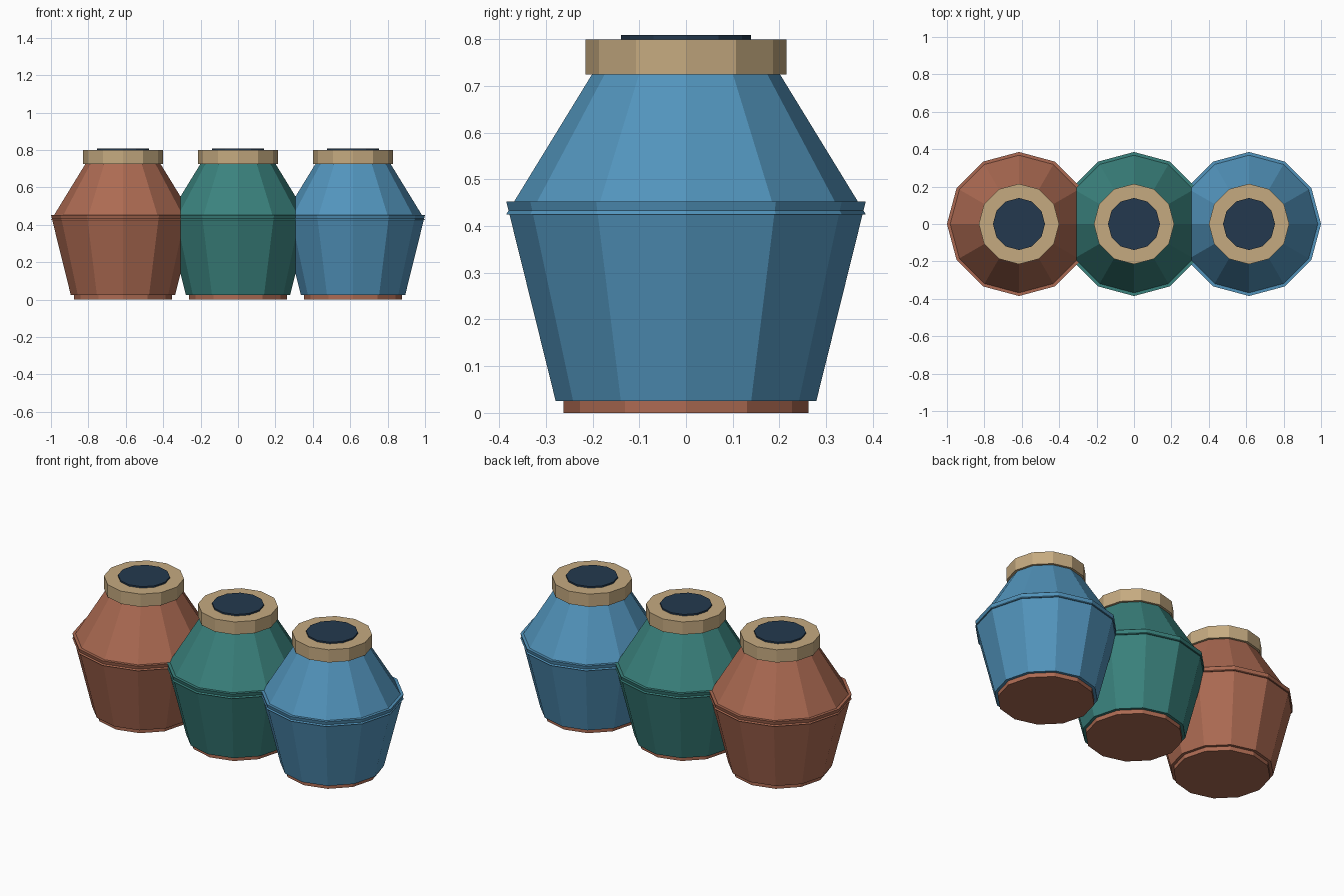
import bpy, bmesh, math

if "Cube" in bpy.data.objects:
    bpy.data.objects.remove(bpy.data.objects["Cube"])

SIDES = 12


def material(name, rgb):
    lin = [((c / 255 + 0.055) / 1.055) ** 2.4 for c in rgb]
    m = bpy.data.materials.new(name)
    m.diffuse_color = (*lin, 1)
    m.use_nodes = True
    m.node_tree.nodes["Principled BSDF"].inputs["Base Color"].default_value = m.diffuse_color
    return m


terracotta = material("terracotta", (172, 106, 82))
teal = material("teal", (58, 130, 125))
blue = material("blue", (82, 148, 188))
tan = material("tan", (197, 170, 128))
navy = material("dark_navy", (36, 57, 78))


def frustum(name, x, z0, z1, r0, r1, mat):
    """Capped twelve-sided frustum with a corner on the +x axis."""
    bm = bmesh.new()
    rings = []
    for z, r in ((z0, r0), (z1, r1)):
        rings.append([bm.verts.new((r * math.cos(2 * math.pi * i / SIDES),
                                    r * math.sin(2 * math.pi * i / SIDES), z))
                      for i in range(SIDES)])
    low, high = rings
    for i in range(SIDES):
        j = (i + 1) % SIDES
        bm.faces.new((low[i], low[j], high[j], high[i]))
    bm.faces.new(low[::-1])
    bm.faces.new(high)
    me = bpy.data.meshes.new(name)
    bm.to_mesh(me)
    bm.free()
    me.materials.append(mat)
    ob = bpy.data.objects.new(name, me)
    ob.location.x = x
    bpy.context.collection.objects.link(ob)


# Three touching pots in a row
for label, x, glaze in (("left", -0.615, terracotta),
                        ("middle", 0.0, teal),
                        ("right", 0.615, blue)):
    frustum(label + "_foot", x, 0.0, 0.03, 0.262, 0.262, terracotta)
    # Lower and upper body overlap to make the double ridge at the belly
    frustum(label + "_lower_body", x, 0.025, 0.453, 0.279, 0.385, glaze)
    frustum(label + "_shoulder", x, 0.425, 0.727, 0.385, 0.20, glaze)
    frustum(label + "_collar", x, 0.725, 0.80, 0.215, 0.215, tan)
    frustum(label + "_opening", x, 0.80, 0.809, 0.139, 0.139, navy)
